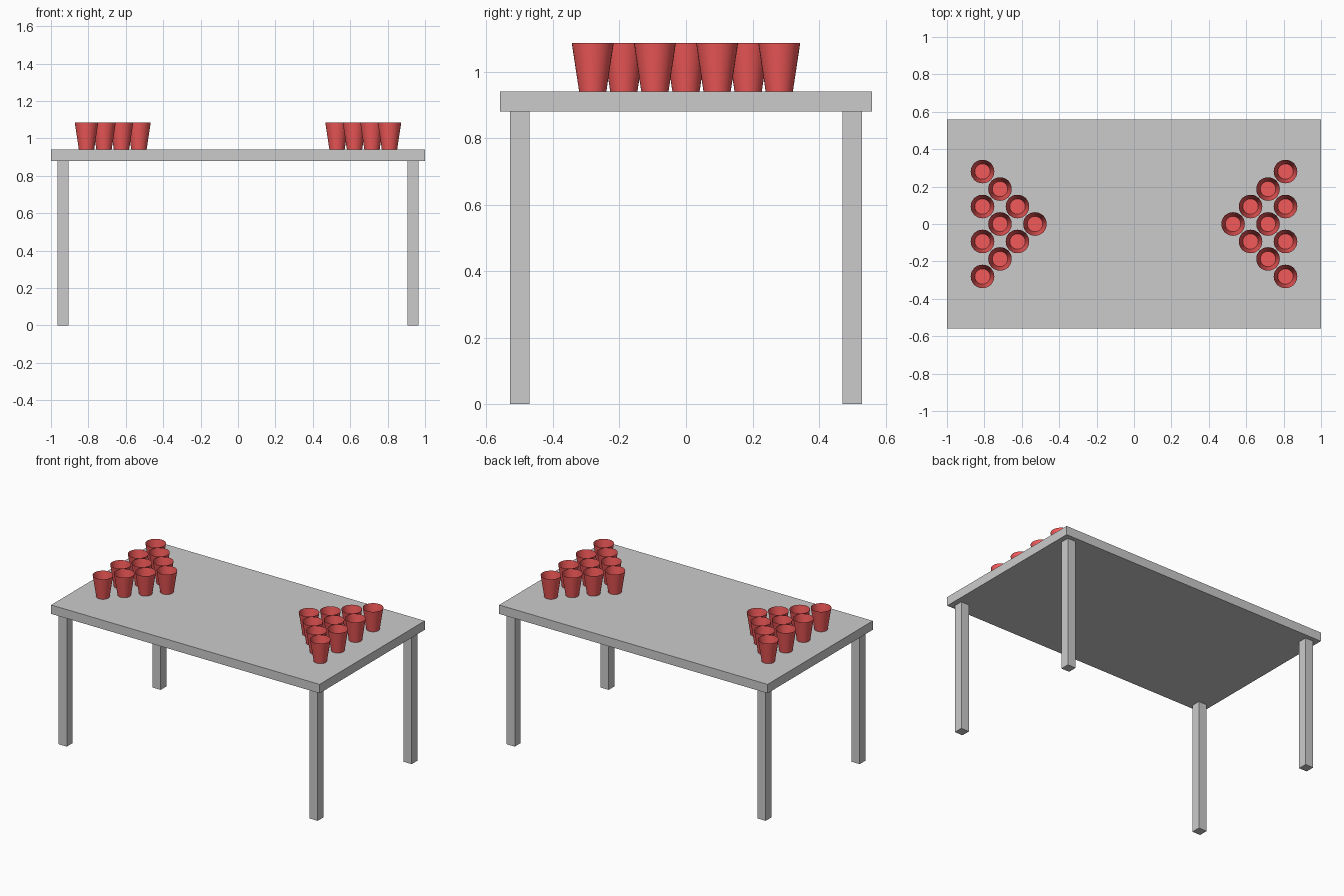
import bpy, bmesh, math
from mathutils import Matrix

if "Cube" in bpy.data.objects:
    bpy.data.objects.remove(bpy.data.objects["Cube"])

TOP_Z, SLAB = 0.94, 0.06
PITCH = 0.0935          # cup spacing along each axis
BACK_X = 0.81           # x of the widest cup row

red = bpy.data.materials.new("cup_red")
red.diffuse_color = (0.9, 0.1, 0.1, 1)
red.use_nodes = True
red.node_tree.nodes["Principled BSDF"].inputs["Base Color"].default_value = red.diffuse_color


def box(name, size, loc):
    bm = bmesh.new()
    bmesh.ops.create_cube(bm, size=1, matrix=Matrix.Diagonal((*size, 1)))
    me = bpy.data.meshes.new(name)
    bm.to_mesh(me)
    bm.free()
    ob = bpy.data.objects.new(name, me)
    ob.location = loc
    bpy.context.collection.objects.link(ob)
    return ob


def cup_mesh(r_bottom=0.041, r_top=0.063, height=0.145, sides=32):
    # Tapered open cup: thin wall with a closed bottom
    bm = bmesh.new()
    bmesh.ops.create_cone(bm, cap_ends=True, segments=sides,
                          radius1=r_bottom, radius2=r_top, depth=height,
                          matrix=Matrix.Translation((0, 0, height / 2)))
    lid = [f for f in bm.faces if f.normal.z > 0.9]
    bmesh.ops.delete(bm, geom=lid, context='FACES_ONLY')
    for f in bm.faces:
        f.smooth = len(f.verts) == 4
    for e in bm.edges:
        e.smooth = not any(len(f.verts) > 4 for f in e.link_faces)
    me = bpy.data.meshes.new("cup")
    bm.to_mesh(me)
    bm.free()
    me.materials.append(red)
    return me


# Table top
box("table_top", (2, 1.12, SLAB), (0, 0, TOP_Z - SLAB / 2))

# Legs
leg_h = TOP_Z - SLAB
for sx, xn in ((-1, "left"), (1, "right")):
    for sy, yn in ((-1, "front"), (1, "back")):
        box(f"{yn}_{xn}_leg", (0.06, 0.06, leg_h),
            (sx * 0.935, sy * 0.5, leg_h / 2))

# Two triangles of ten cups pointing at each other
mesh = cup_mesh()
for side, name in ((-1, "left"), (1, "right")):
    for row in range(4):
        count = 4 - row
        for i in range(count):
            cup = bpy.data.objects.new(f"{name}_cup_{row}_{i}", mesh)
            cup.location = (side * (BACK_X - row * PITCH),
                            (2 * i - count + 1) * PITCH, TOP_Z + 0.001)
            bpy.context.collection.objects.link(cup)
